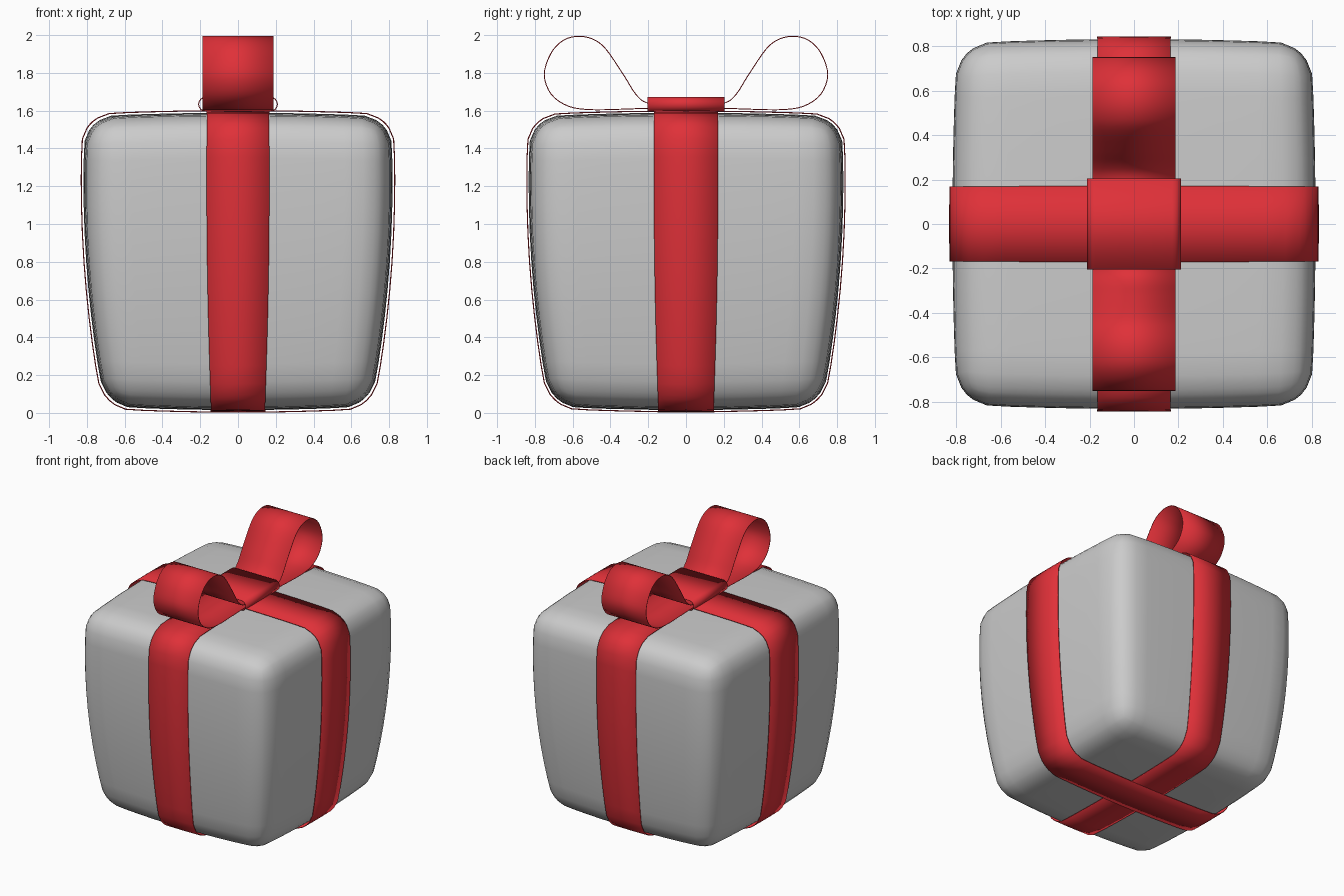
import bpy, bmesh, math
from mathutils import Vector

if "Cube" in bpy.data.objects:
    bpy.data.objects.remove(bpy.data.objects["Cube"])

RED = bpy.data.materials.new("ribbon_red")
RED.diffuse_color = (0.74, 0.03, 0.04, 1)
RED.use_nodes = True
RED.node_tree.nodes["Principled BSDF"].inputs["Base Color"].default_value = RED.diffuse_color
R = 0.2                                  # corner radius in unit-cube space
TICKS = [math.sin(k * math.pi / 16) for k in range(-8, 9)]
CENTRE = Vector((0, 0, 0.802))


def shape(p, scale=1.0):
    """Map a unit-cube surface point to the rounded, tapered, puffed box."""
    core = Vector([max(-1 + R, min(1 - R, c)) for c in p])
    u, v, w = core + (Vector(p) - core).normalized() * R
    side = 0.756 + 0.052 * w + 0.048 * (1 - w * w)
    q = Vector((u * (side - 0.02 * v * v),
                v * (side + 0.015 - 0.02 * u * u),
                w * 0.787 * (1 - 0.025 * u * u - 0.025 * v * v)))
    return CENTRE + q * scale


def finish(bm, name, mat=None, thickness=0, angle=50):
    me = bpy.data.meshes.new(name)
    bmesh.ops.recalc_face_normals(bm, faces=bm.faces)
    bm.to_mesh(me)
    bm.free()
    ob = bpy.data.objects.new(name, me)
    bpy.context.collection.objects.link(ob)
    if mat:
        me.materials.append(mat)
    if thickness:
        mod = ob.modifiers.new("thickness", 'SOLIDIFY')
        mod.thickness = thickness
    bpy.ops.object.select_all(action='DESELECT')
    bpy.context.view_layer.objects.active = ob
    ob.select_set(True)
    bpy.ops.object.shade_smooth_by_angle(angle=math.radians(angle))
    return ob


def strip(rows, name, closed):
    """Ribbon from rows of points laid across its width."""
    bm = bmesh.new()
    vs = [[bm.verts.new(p) for p in row] for row in rows]
    for i in range(len(vs) if closed else len(vs) - 1):
        a, b = vs[i], vs[(i + 1) % len(vs)]
        for j in range(len(a) - 1):
            bm.faces.new((a[j], a[j + 1], b[j + 1], b[j]))
    return finish(bm, name, RED, 0.005)


def smooth_path(pts, steps=4):
    """Catmull-Rom curve through 2D points."""
    P = [Vector(p) for p in pts]
    P = [2 * P[0] - P[1]] + P + [2 * P[-1] - P[-2]]
    out = []
    for a, b, c, d in zip(P, P[1:], P[2:], P[3:]):
        for k in range(steps):
            t = k / steps
            out.append(0.5 * (2 * b + (c - a) * t + (2 * a - 5 * b + 4 * c - d) * t * t
                              + (3 * b - a - 3 * c + d) * t ** 3))
    return out + [P[-2]]


# gift box
bm = bmesh.new()
bmesh.ops.create_cube(bm, size=2)
bmesh.ops.subdivide_edges(bm, edges=bm.edges[:], cuts=15, use_grid_fill=True)
for v in bm.verts:
    v.co = shape([math.sin(c * math.pi / 2) for c in v.co])
finish(bm, "gift_box")

# two ribbons wrapped around the box
ring = ([(t, 1) for t in TICKS[:-1]] + [(1, -t) for t in TICKS[:-1]]
        + [(-t, -1) for t in TICKS[:-1]] + [(-1, t) for t in TICKS[:-1]])
ACROSS = (-0.205, 0, 0.205)
strip([[shape((s, a, w), 1.015) for s in ACROSS] for a, w in ring], "ribbon_front_to_back", True)
strip([[shape((a, s, w), 1.018) for s in ACROSS] for a, w in ring], "ribbon_side_to_side", True)

# bow loops, one drawn and one mirrored
loop = [(0, 1.635), (0.12, 1.636), (0.21, 1.645), (0.265, 1.69), (0.325, 1.785), (0.42, 1.925),
        (0.49, 1.98), (0.57, 1.996), (0.65, 1.975), (0.717, 1.905), (0.753, 1.79),
        (0.715, 1.685), (0.625, 1.622), (0.51, 1.603), (0.35, 1.605), (0.2, 1.61), (0, 1.612)]
path = smooth_path(loop)
for name, s in (("bow_loop_back", 1), ("bow_loop_front", -1)):
    strip([[(x, s * p.x, p.y) for x in (-0.188, 0.188)] for p in path], name, False)

# knot band around the middle of the bow
knot = []
for sx, start in ((1, -90), (-1, 90)):
    for k in range(9):
        a = math.radians(start + k * 22.5)
        knot.append((sx * 0.172 + 0.039 * math.cos(a), 1.634 + 0.039 * math.sin(a)))
strip([[(x, y, z) for y in (-0.205, 0.205)] for x, z in knot], "bow_knot", True)
